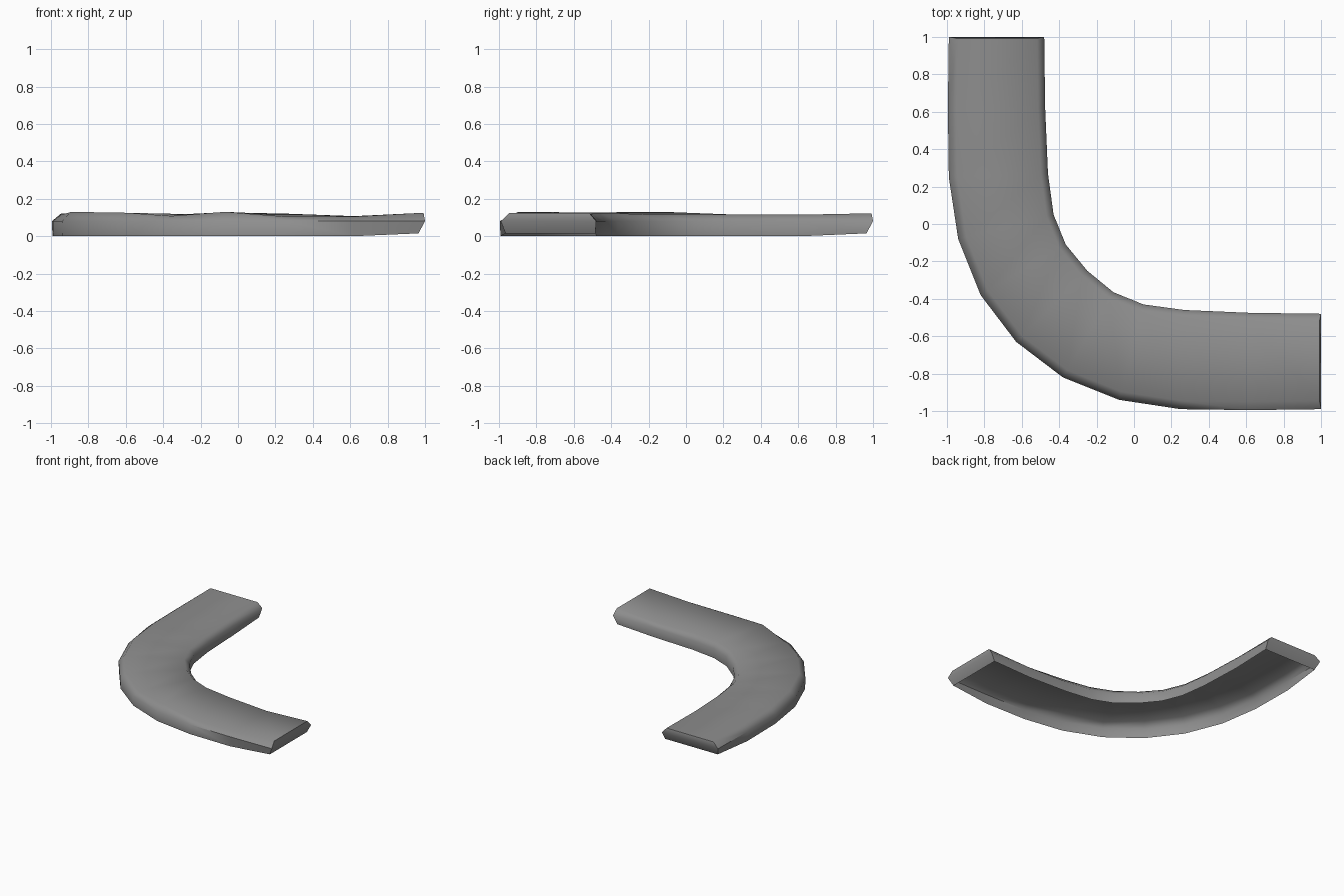
import bpy
import bmesh
from mathutils import Vector

cube = bpy.data.objects.get("Cube")
if cube:
    bpy.data.objects.remove(cube, do_unlink=True)

grey = bpy.data.materials.new("mid grey")
grey.use_nodes = True
colour = (0.27, 0.27, 0.27, 1)
grey.diffuse_color = colour
grey.node_tree.nodes["Principled BSDF"].inputs["Base Color"].default_value = colour


def mirrored(half):
    """Reflect half a bend across the diagonal; the last point lies on it."""
    return half + [(y, x) for x, y in reversed(half[:-1])]


# Outline of the bend, from the left end round to the back end
outer = mirrored([(1, -0.99), (0.62, -0.995), (0.25, -0.99),
                  (-0.08, -0.94), (-0.38, -0.82), (-0.63, -0.63)])
inner = mirrored([(1, -0.48), (0.62, -0.475), (0.27, -0.46),
                  (0.05, -0.43), (-0.11, -0.365), (-0.25, -0.25)])
# Gently uneven heights of the upper edges
outer_top = [0.125, 0.105, 0.105, 0.13, 0.108, 0.125, 0.128, 0.128, 0.115, 0.115, 0.122]
inner_top = [0.125, 0.107, 0.12, 0.125, 0.125, 0.118, 0.115, 0.115, 0.115, 0.115, 0.122]
MID = 0.08
BEVEL = 0.045

bm = bmesh.new()
rings = []
last = len(outer) - 1
for i, (o, n) in enumerate(zip(outer, inner)):
    o, n = Vector((*o, 0)), Vector((*n, 0))
    across = (n - o).normalized()
    end = i in (0, last)
    # Ends lean: the foot is set back and slightly raised
    ahead = Vector((1, 0, 0)) if i == 0 else Vector((0, 1, 0))
    foot = ahead * -0.035 if end else Vector()
    brow = ahead * -0.008 if end else Vector()
    low = 0.015 if end else 0.0
    tuck = across * (0.025 if end else 0.003)
    up = Vector((0, 0, 1))
    section = [o + tuck + foot + up * low,
               o + up * MID,
               o + across * BEVEL + brow + up * outer_top[i],
               n - across * BEVEL * 0.85 + brow + up * inner_top[i],
               n + up * MID,
               n + foot - across * 0.005 + up * low]
    rings.append([bm.verts.new(p) for p in section])

# Outer wall, top and inner wall; the underside stays open
for a, b in zip(rings, rings[1:]):
    for k in range(len(a) - 1):
        bm.faces.new((a[k], b[k], b[k + 1], a[k + 1]))

# End caps, each in two leaning bands
for r in (rings[0], rings[-1]):
    bm.faces.new((r[0], r[1], r[4], r[5]))
    bm.faces.new((r[1], r[2], r[3], r[4]))

bmesh.ops.recalc_face_normals(bm, faces=bm.faces)
top = max(bm.faces, key=lambda f: f.calc_area())
if top.normal.z < 0:
    bmesh.ops.reverse_faces(bm, faces=bm.faces)

mesh = bpy.data.meshes.new("curved_kerb")
bm.to_mesh(mesh)
bm.free()
mesh.materials.append(grey)
kerb = bpy.data.objects.new("curved_kerb", mesh)
bpy.context.collection.objects.link(kerb)
bpy.context.view_layer.objects.active = kerb
kerb.select_set(True)
bpy.ops.object.shade_smooth_by_angle(angle=1.0)
